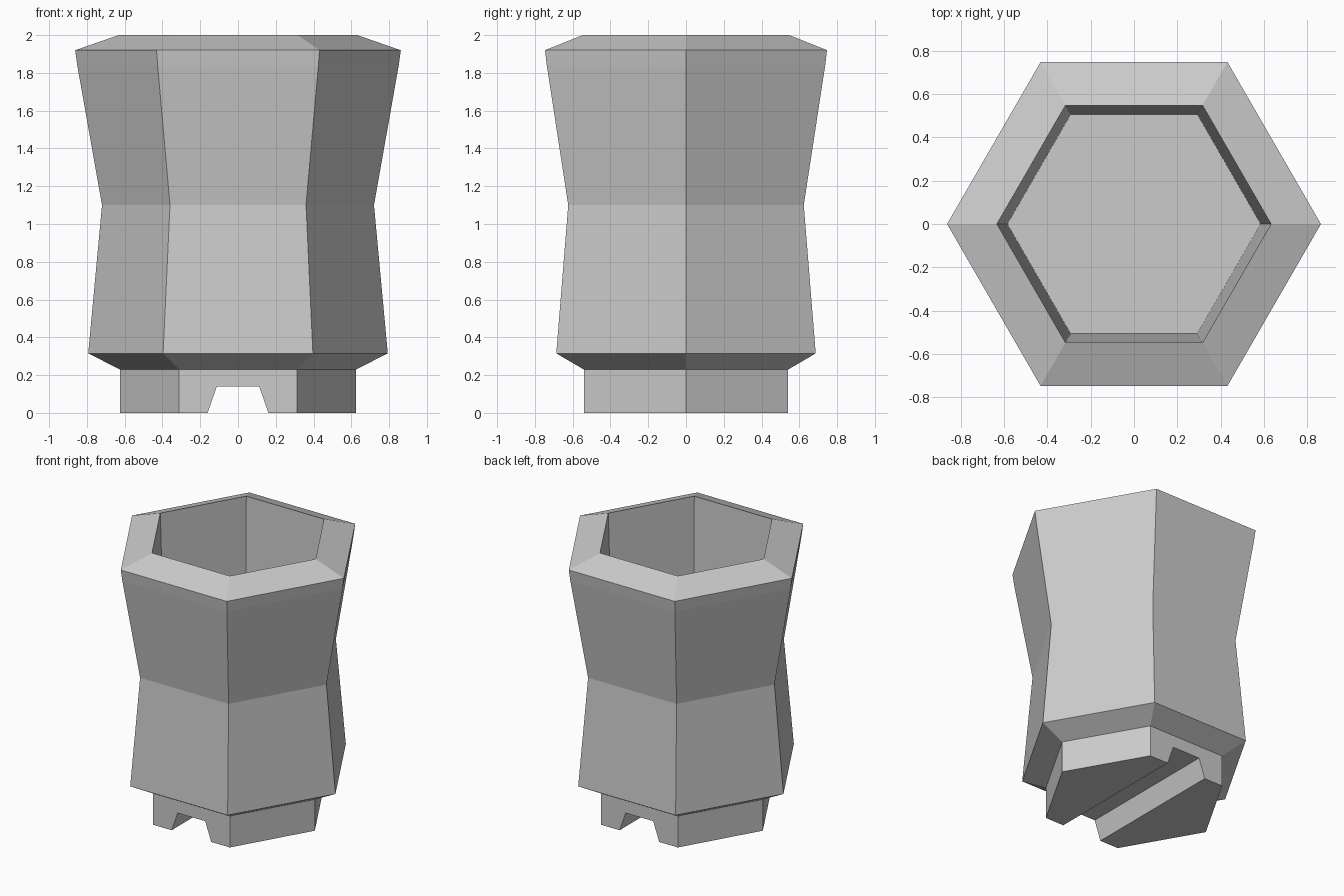
import bpy, bmesh
from math import cos, sin, pi

cube = bpy.data.objects.get("Cube")
if cube:
    bpy.data.objects.remove(cube, do_unlink=True)

grey = bpy.data.materials.new("plain grey")
grey.use_nodes = True
colour = (0.6, 0.6, 0.6, 1)
grey.diffuse_color = colour
grey.node_tree.nodes["Principled BSDF"].inputs["Base Color"].default_value = colour


def make_object(name, bm):
    bmesh.ops.recalc_face_normals(bm, faces=bm.faces)
    mesh = bpy.data.meshes.new(name)
    bm.to_mesh(mesh)
    bm.free()
    mesh.materials.append(grey)
    obj = bpy.data.objects.new(name, mesh)
    bpy.context.collection.objects.link(obj)
    return obj


# Hexagonal cup: (radius, height) from the foot, up the outside, down the inside
profile = [(0.625, 0), (0.625, 0.23), (0.793, 0.315), (0.72, 1.1),
           (0.851, 1.84), (0.862, 1.92), (0.632, 2.0), (0.584, 0.32)]
bm = bmesh.new()
rings = [[bm.verts.new((r * cos(i * pi / 3), r * sin(i * pi / 3), z)) for i in range(6)]
         for r, z in profile]
for low, high in zip(rings, rings[1:]):
    for i in range(6):
        j = (i + 1) % 6
        bm.faces.new((low[i], low[j], high[j], high[i]))
bm.faces.new(rings[0])
bm.faces.new(rings[-1])
cup = make_object("hexagonal_cup", bm)

# Tapered channel running front to back through the foot
bm = bmesh.new()
section = [(-0.182, -0.06), (0.182, -0.06), (0.112, 0.14), (-0.112, 0.14)]
face = bm.faces.new([bm.verts.new((x, -1, z)) for x, z in section])
end = bmesh.ops.extrude_face_region(bm, geom=[face])["geom"]
bmesh.ops.translate(bm, vec=(0, 2, 0),
                    verts=[v for v in end if isinstance(v, bmesh.types.BMVert)])
cutter = make_object("channel_cutter", bm)
cutter.hide_render = True

cut = cup.modifiers.new("channel", 'BOOLEAN')
cut.operation = 'DIFFERENCE'
cut.solver = 'EXACT'
cut.object = cutter
bpy.context.view_layer.objects.active = cup
bpy.ops.object.modifier_apply(modifier=cut.name)
bpy.data.objects.remove(cutter, do_unlink=True)
